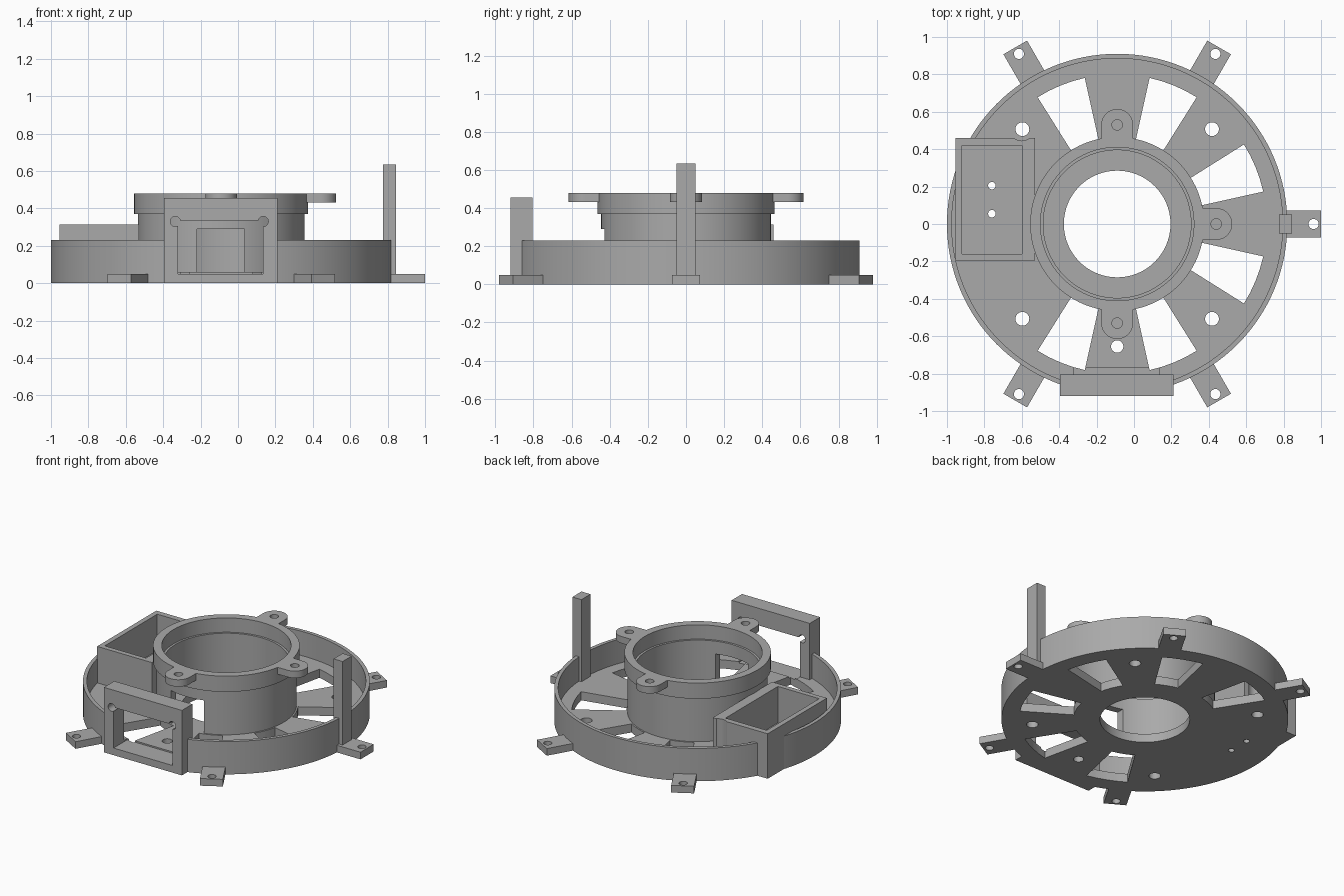
import bpy, bmesh, math
from mathutils import Matrix, Vector

old = bpy.data.objects.get("Cube")
if old:
    bpy.data.objects.remove(old, do_unlink=True)

CX = -0.09          # axis of the round housing
FLOOR = 0.06        # top of the base plate

grey = bpy.data.materials.new("plain_grey")
grey.use_nodes = True
COLOUR = (0.4, 0.4, 0.4, 1)
grey.diffuse_color = COLOUR
grey.node_tree.nodes["Principled BSDF"].inputs["Base Color"].default_value = COLOUR


def finish(name, bm):
    bmesh.ops.recalc_face_normals(bm, faces=bm.faces)
    mesh = bpy.data.meshes.new(name)
    bm.to_mesh(mesh)
    bm.free()
    mesh.materials.append(grey)
    obj = bpy.data.objects.new(name, mesh)
    bpy.context.collection.objects.link(obj)
    return obj


def box(name, x, y, z):
    bm = bmesh.new()
    size = [b - a for a, b in (x, y, z)]
    mid = [(a + b) / 2 for a, b in (x, y, z)]
    bmesh.ops.create_cube(bm, size=1, matrix=Matrix.Translation(mid) @ Matrix.Diagonal((*size, 1)))
    return finish(name, bm)


def prism(name, outline, z0, z1):
    """Extrude a flat outline upwards."""
    bm = bmesh.new()
    face = bm.faces.new([bm.verts.new((x, y, z0)) for x, y in outline])
    new = bmesh.ops.extrude_face_region(bm, geom=[face])["geom"]
    bmesh.ops.translate(bm, vec=(0, 0, z1 - z0), verts=[v for v in new if isinstance(v, bmesh.types.BMVert)])
    return finish(name, bm)


def arc(cx, cy, r, a0, a1, n):
    angles = [math.radians(a0 + (a1 - a0) * i / n) for i in range(n + 1)]
    return [(cx + r * math.cos(a), cy + r * math.sin(a)) for a in angles]


def drill(x, y, r, z0=-0.1, z1=0.7):
    return prism("drill", arc(x, y, r, 0, 360, 32)[:-1], z0, z1)


def lathe(name, profile, steps=128):
    """Spin a closed (radius, height) profile about the housing axis."""
    bm = bmesh.new()
    rings = []
    for i in range(steps):
        a = 2 * math.pi * i / steps
        rings.append([bm.verts.new((CX + r * math.cos(a), r * math.sin(a), z)) for r, z in profile])
    n = len(profile)
    for i in range(steps):
        p, q = rings[i], rings[(i + 1) % steps]
        for j in range(n):
            k = (j + 1) % n
            bm.faces.new((p[j], q[j], q[k], p[k]))
    return finish(name, bm)


def cut(obj, cutters):
    """Subtract the cutters, bake the result and remove them."""
    for c in cutters:
        c.hide_render = True
        mod = obj.modifiers.new("cut", 'BOOLEAN')
        mod.operation = 'DIFFERENCE'
        mod.solver = 'EXACT'
        mod.object = c
    bpy.context.view_layer.update()
    baked = bpy.data.meshes.new_from_object(obj.evaluated_get(bpy.context.evaluated_depsgraph_get()))
    obj.modifiers.clear()
    obj.data = baked
    for c in cutters:
        bpy.data.objects.remove(c, do_unlink=True)


def turned(points, degrees):
    """Rotate points about the housing axis."""
    rot = Matrix.Rotation(math.radians(degrees), 2)
    return [(CX + v.x, v.y) for v in (rot @ Vector(p) for p in points)]


# cutter makers shared by several parts
def tray_pocket():
    return box("pocket", (-0.92, -0.60), (-0.16, 0.42), (FLOOR, 0.7))


def tray_holes():
    return [drill(-0.76, y, 0.02) for y in (0.055, 0.205)]


def frame_opening():
    return box("opening", (-0.32, 0.135), (-1.1, -0.77), (0.05, 0.335))


parts = []

# round base plate with a thin upright rim
base = lathe("base_plate", [(0.285, 0), (0.91, 0), (0.91, 0.23), (0.885, 0.23),
                            (0.885, FLOOR), (0.285, FLOOR)])
cutters = [tray_pocket(), frame_opening(), drill(CX, -0.655, 0.033)] + tray_holes()
for side in (-1, 1):
    for mid in (22.3, 67.7, 112.3):
        a0, a1 = side * mid - 9.8, side * mid + 9.8
        cutters.append(prism("window", arc(CX, 0, 0.80, a0, a1, 4) + arc(CX, 0, 0.455, a1, a0, 4), -0.1, 0.15))
    for dx in (-0.507, 0.507):
        cutters.append(drill(CX + dx, side * 0.507, 0.037))
cut(base, cutters)
parts.append(base)

# central hub with a wider collar and an inner step
hub = lathe("hub", [(0.445, 0.05), (0.445, 0.37), (0.465, 0.37), (0.465, 0.48),
                    (0.41, 0.48), (0.41, 0.38), (0.395, 0.38), (0.395, 0.05)])
cut(hub, [box("hub_window", (-0.22, 0.035), (-0.6, -0.3), (FLOOR, 0.29))])
parts.append(hub)

# rounded screw ears on the collar
for turn, label in ((0, "left"), (90, "back"), (-90, "front")):
    outline = [(0.425, -0.085)] + arc(0.53, 0, 0.085, -90, 90, 24) + [(0.425, 0.085)]
    ear = prism(label + "_ear", turned(outline, turn), 0.432, 0.48)
    cut(ear, [drill(*turned([(0.53, 0)], turn)[0], 0.028)])
    parts.append(ear)

# mounting tabs around the outside
for turn in (0, 60, 120, -60, -120):
    outline = [(0.88, -0.073), (1.09, -0.073), (1.09, 0.073), (0.88, 0.073)]
    tab = prism("mounting_tab", turned(outline, turn), 0, 0.05)
    cut(tab, [drill(*turned([(1.05, 0)], turn)[0], 0.027)])
    parts.append(tab)

# open tray on the right side
tray = box("side_tray", (-0.955, -0.53), (-0.195, 0.46), (0, 0.315))
cut(tray, [tray_pocket(), drill(-0.6, 0.51, 0.065, FLOOR)] + tray_holes())
parts.append(tray)

# upright frame at the front
frame = box("front_frame", (-0.395, 0.21), (-0.92, -0.805), (0, 0.455))
screw_holes = []
for x in (-0.335, 0.135):
    hole = drill(0, 0, 0.027, -0.3, 0.3)
    hole.matrix_world = Matrix.Translation((x, -0.86, 0.33)) @ Matrix.Rotation(math.pi / 2, 4, 'X')
    screw_holes.append(hole)
cut(frame, [frame_opening()] + screw_holes)
parts.append(frame)

# tall post on the left side
parts.append(box("left_post", (0.775, 0.845), (-0.05, 0.05), (0, 0.635)))

# smooth the round walls, keep the edges crisp
bpy.ops.object.select_all(action='DESELECT')
for obj in parts:
    obj.select_set(True)
bpy.context.view_layer.objects.active = base
bpy.ops.object.shade_smooth_by_angle(angle=math.radians(30))
